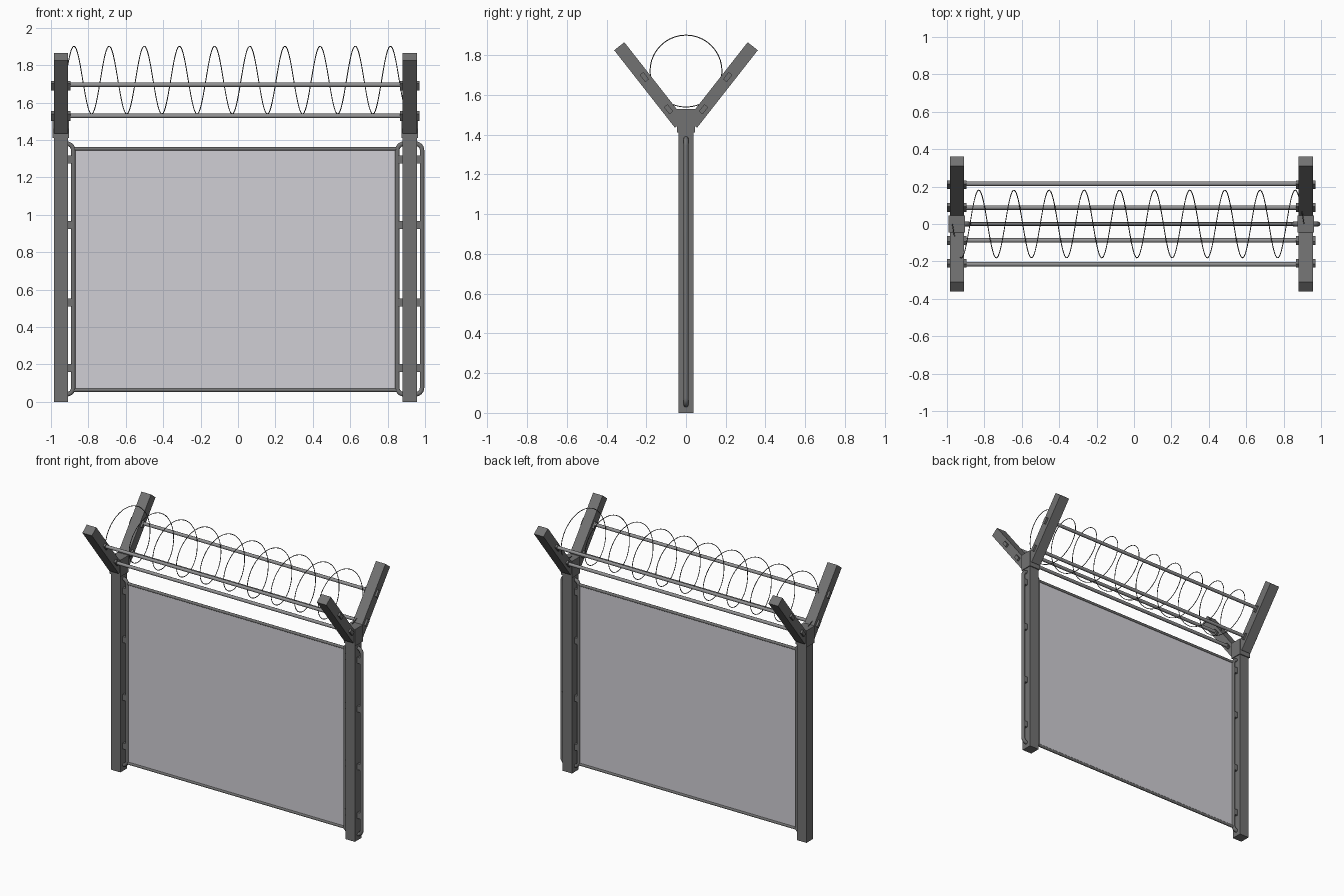
import bpy, math
from mathutils import Vector

if "Cube" in bpy.data.objects:
    bpy.data.objects.remove(bpy.data.objects["Cube"])

def material(name, r, g, b):
    m = bpy.data.materials.new(name)
    m.diffuse_color = (r, g, b, 1)
    m.use_nodes = True
    m.node_tree.nodes["Principled BSDF"].inputs["Base Color"].default_value = m.diffuse_color
    return m

STEEL = material("steel grey", 0.17, 0.17, 0.17)
ROD = material("light rod grey", 0.29, 0.29, 0.295)
PANEL = material("mesh panel grey", 0.63, 0.62, 0.66)
WIRE = material("dark wire", 0.10, 0.10, 0.10)

POSTS = {"left": -0.947, "right": 0.918}
ARM = math.atan2(0.787, 0.617)          # arm slope in the yz plane

def box(name, loc, size, mat, tilt=0):
    bpy.ops.mesh.primitive_cube_add(size=1, location=loc, rotation=(tilt, 0, 0))
    o = bpy.context.object
    o.name = name
    o.scale = size
    o.data.materials.append(mat)
    return o

def tube(name, points, radius, mat, sides=2):
    """Round tube swept along a path, converted to a mesh."""
    cu = bpy.data.curves.new(name, 'CURVE')
    cu.dimensions = '3D'
    cu.bevel_depth = radius
    cu.bevel_resolution = sides
    cu.use_fill_caps = True
    sp = cu.splines.new('POLY')
    sp.points.add(len(points) - 1)
    for p, co in zip(sp.points, points):
        p.co = (*co, 1)
    tmp = bpy.data.objects.new(name + "_path", cu)
    bpy.context.collection.objects.link(tmp)
    dg = bpy.context.evaluated_depsgraph_get()
    me = bpy.data.meshes.new_from_object(tmp.evaluated_get(dg))
    bpy.data.objects.remove(tmp)
    o = bpy.data.objects.new(name, me)
    bpy.context.collection.objects.link(o)
    me.materials.clear()
    me.materials.append(mat)
    bpy.ops.object.select_all(action='DESELECT')
    o.select_set(True)
    bpy.context.view_layer.objects.active = o
    bpy.ops.object.shade_smooth_by_angle(angle=math.radians(50))
    return o

def side_tube(name, px, side):
    """Vertical frame tube whose bent ends run into the post."""
    off, r, lo, hi = 0.066, 0.035, 0.04, 1.38
    bend = [(off - r + r * math.sin(a), r - r * math.cos(a))
            for a in (math.radians(15 * i) for i in range(7))]
    path = [(px + side * dx, 0, lo + dz) for dx, dz in bend]
    path += [(px + side * dx, 0, hi - dz) for dx, dz in reversed(bend)]
    tube(name, path, 0.0125, STEEL, 3)
    # clips joining tube to post
    for i, z in enumerate((0.18, 0.53, 0.945, 1.295)):
        box(f"{name}_clip_{i}", (px + side * 0.045, 0, z), (0.03, 0.022, 0.043), STEEL)

# Posts, brackets and forked arms
for label, px in POSTS.items():
    box(f"{label}_post", (px, 0, 0.705), (0.076, 0.076, 1.41), STEEL)
    box(f"{label}_bracket", (px, 0, 1.47), (0.088, 0.09, 0.12), STEEL)
    for s, end in ((-1, "front"), (1, "back")):
        a, b = Vector((px, s * 0.03, 1.455)), Vector((px, s * 0.336, 1.845))
        tilt = s * ARM
        box(f"{label}_{end}_arm", (a + b) / 2, (0.076, (b - a).length, 0.065), STEEL, tilt)
        # rod blocks passing through the arm
        for i, (y, z) in enumerate(((0.088, 1.528), (0.21, 1.69))):
            box(f"{label}_{end}_rod_block_{i}", (px, s * y, z),
                (0.104, 0.046, 0.024), STEEL, tilt)

# Side tubes beside the posts
side_tube("left_frame_tube", POSTS["left"], 1)
side_tube("right_frame_tube", POSTS["right"], -1)
side_tube("right_outer_frame_tube", POSTS["right"], 1)

# Infill panel with top and bottom rails
X0, X1 = POSTS["left"] + 0.066, POSTS["right"] - 0.066
box("mesh_panel", ((X0 + X1) / 2, 0, 0.705), (X1 - X0, 0.004, 1.30), PANEL)
for name, z in (("bottom_rail", 0.062), ("top_rail", 1.352)):
    tube(name, [(X0, 0, z), (X1, 0, z)], 0.010, STEEL)

# Horizontal rods between the arms
for s, end in ((-1, "front"), (1, "back")):
    for i, (y, z) in enumerate(((0.088, 1.528), (0.215, 1.695))):
        tube(f"{end}_rod_{i}", [(POSTS["left"], s * y, z), (POSTS["right"], s * y, z)],
             0.012, ROD)

# Coiled wire, ten turns
TURNS, STEPS, PITCH, R = 10, 40, 0.188, 0.181
coil = []
for i in range(TURNS * STEPS + 1):
    t = i / STEPS
    a = 2 * math.pi * t - math.pi
    coil.append((-0.971 + PITCH * t, R * math.sin(a), 1.72 + R * math.cos(a)))
tube("coiled_wire", coil, 0.0025, WIRE, 1)
